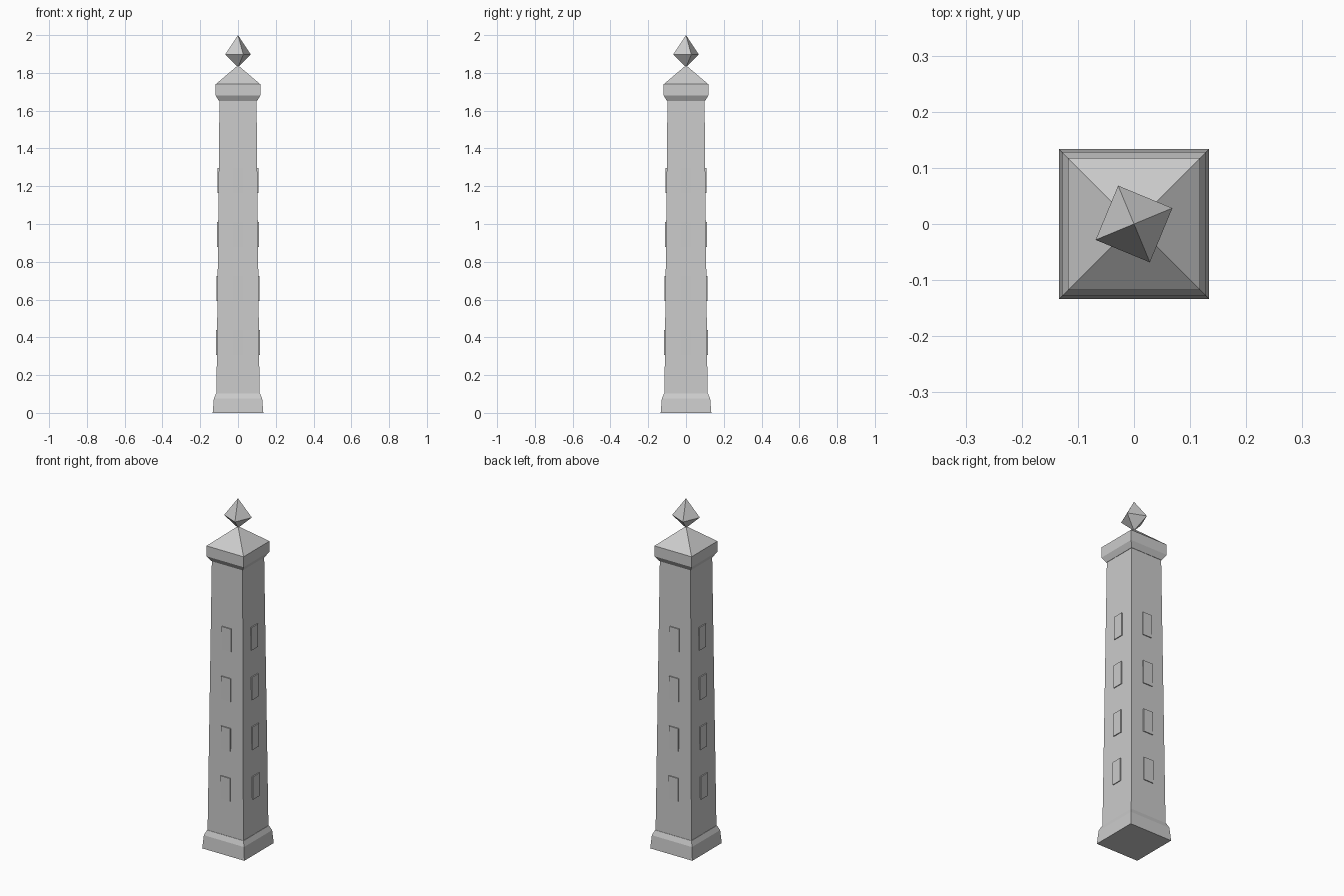
import bpy, math
from mathutils import Matrix, Vector

if "Cube" in bpy.data.objects:
    bpy.data.objects.remove(bpy.data.objects["Cube"])

stone = bpy.data.materials.new("grey_stone")
stone.diffuse_color = (0.6, 0.6, 0.6, 1)
stone.use_nodes = True
stone.node_tree.nodes["Principled BSDF"].inputs["Base Color"].default_value = stone.diffuse_color


def make(name, verts, faces):
    me = bpy.data.meshes.new(name)
    me.from_pydata(verts, [], faces)
    me.materials.append(stone)
    ob = bpy.data.objects.new(name, me)
    bpy.context.collection.objects.link(ob)
    return ob


def square_stack(name, profile, apex=None, foot=None, turn=45.0):
    """Loft square rings from (corner radius, z), ending in points or flat lids."""
    verts, faces = [], []
    for r, z in profile:
        for k in range(4):
            a = math.radians(turn + 90 * k)
            verts.append((r * math.cos(a), r * math.sin(a), z))
    for i in range(len(profile) - 1):
        for k in range(4):
            n = (k + 1) % 4
            faces.append((4 * i + k, 4 * i + n, 4 * i + 4 + n, 4 * i + 4 + k))
    top = 4 * (len(profile) - 1)
    if apex is None:
        faces.append((top, top + 1, top + 2, top + 3))
    else:
        verts.append((0, 0, apex))
        faces += [(top + k, top + (k + 1) % 4, len(verts) - 1) for k in range(4)]
    if foot is None:
        faces.append((3, 2, 1, 0))
    else:
        verts.append((0, 0, foot))
        faces += [((k + 1) % 4, k, len(verts) - 1) for k in range(4)]
    return make(name, verts, faces)


def halves(*pairs):
    """Turn half widths into corner radii."""
    return [(h * math.sqrt(2), z) for h, z in pairs]


# Main body
Z0, Z1, H0, H1 = 0.10, 1.66, 0.114, 0.098
square_stack("plinth", halves((0.134, 0), (0.128, 0.075), (0.116, 0.103)))
square_stack("shaft", halves((H0, Z0), (H1, Z1)))
square_stack("cap", halves((0.1, 1.65), (0.118, 1.68), (0.118, 1.74)), apex=1.84)

# Turned octahedron finial
square_stack("finial", [(0.074, 1.897)], apex=2.0, foot=1.83, turn=22.5)

# Raised window plates, four on each side
for side in range(4):
    rot = Matrix.Rotation(math.pi / 2 * side, 3, 'Z')
    for row in range(4):
        zc = 0.373 + 0.2855 * row
        wall = H0 + (H1 - H0) * (zc - Z0) / (Z1 - Z0)
        verts = [rot @ Vector((x, -(wall + d), zc + z))
                 for d in (-0.003, 0.0055)
                 for x, z in ((-0.03, -0.066), (0.03, -0.066), (0.03, 0.066), (-0.03, 0.066))]
        faces = [(3, 2, 1, 0), (4, 5, 6, 7)]
        faces += [(k, (k + 1) % 4, (k + 1) % 4 + 4, k + 4) for k in range(4)]
        make(f"window_plate_{side}_{row}", verts, faces)
